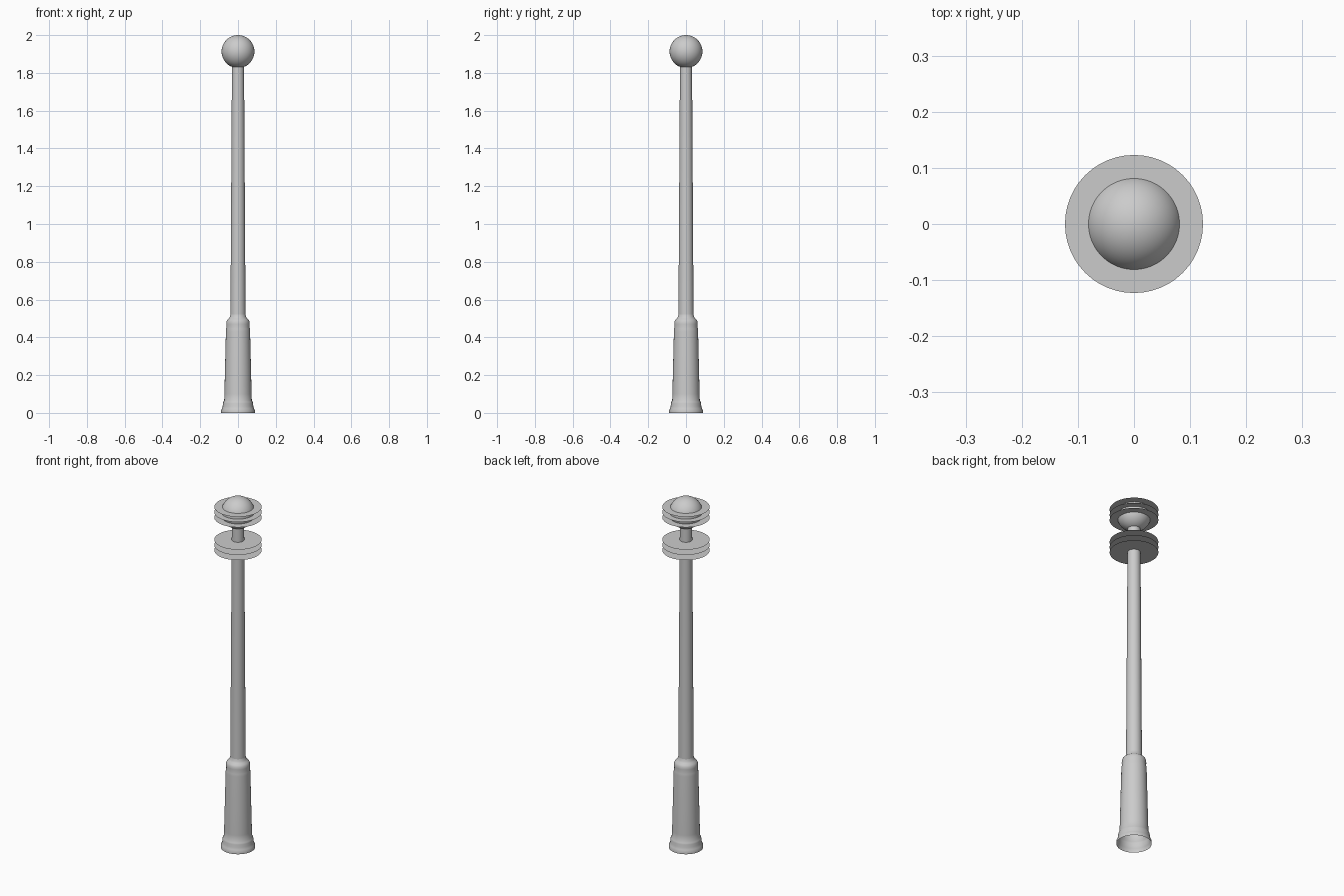
import bpy, bmesh, math

if "Cube" in bpy.data.objects:
    bpy.data.objects.remove(bpy.data.objects["Cube"])

SEG = 48


def finish(name, bm, smooth=True):
    mesh = bpy.data.meshes.new(name)
    bm.to_mesh(mesh)
    bm.free()
    obj = bpy.data.objects.new(name, mesh)
    bpy.context.collection.objects.link(obj)
    if smooth:
        bpy.ops.object.select_all(action='DESELECT')
        obj.select_set(True)
        bpy.context.view_layer.objects.active = obj
        bpy.ops.object.shade_smooth_by_angle(angle=math.radians(35))
    return obj


def lathe(name, profile):
    """Open surface of revolution from (radius, z) points, bottom to top."""
    bm = bmesh.new()
    rings = [[bm.verts.new((r * math.cos(math.tau * i / SEG),
                            r * math.sin(math.tau * i / SEG), z))
              for i in range(SEG)] for r, z in profile]
    for a, b in zip(rings, rings[1:]):
        for i in range(SEG):
            j = (i + 1) % SEG
            bm.faces.new((a[i], a[j], b[j], b[i]))
    return finish(name, bm)


def disc(name, radius, z):
    bm = bmesh.new()
    bmesh.ops.create_circle(bm, cap_ends=True, segments=SEG, radius=radius)
    bmesh.ops.translate(bm, verts=bm.verts, vec=(0, 0, z))
    return finish(name, bm, False)


# Hollow post base with flared foot and rounded collar
lathe("post_base", [
    (0.089, 0.0), (0.089, 0.014), (0.085, 0.022), (0.081, 0.035),
    (0.080, 0.05), (0.078, 0.058), (0.073, 0.066), (0.072, 0.10),
    (0.064, 0.43), (0.063, 0.445), (0.061, 0.455), (0.062, 0.47),
    (0.061, 0.483), (0.056, 0.493), (0.048, 0.50), (0.043, 0.508),
    (0.040, 0.52)])

# Slim tapered shaft
lathe("shaft", [(0.040, 0.515), (0.032, 1.835)])

# Globe on top
bm = bmesh.new()
bmesh.ops.create_uvsphere(bm, u_segments=SEG, v_segments=24, radius=0.087)
bmesh.ops.translate(bm, verts=bm.verts, vec=(0, 0, 1.913))
finish("globe", bm)

# Two stacks of thin flat discs
for stack, centre in (("upper", 1.914), ("lower", 1.726)):
    for k in (-1, 0, 1):
        disc(f"{stack}_disc_{k + 2}", 0.123, centre + 0.03 * k)
